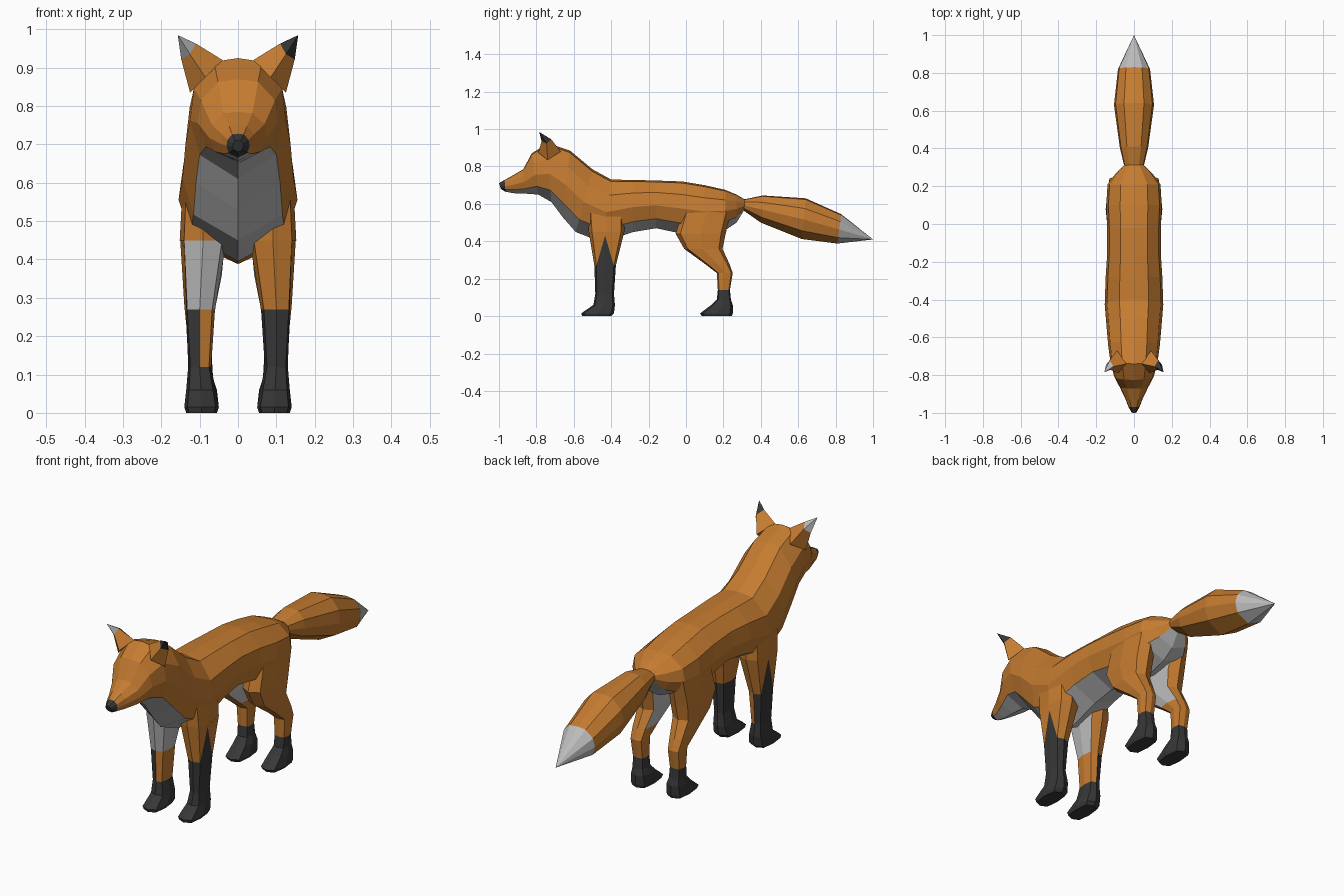
import bpy, bmesh, math
from mathutils import Vector

if "Cube" in bpy.data.objects:
    bpy.data.objects.remove(bpy.data.objects["Cube"])

# Flat colours
def material(name, rgb):
    m = bpy.data.materials.new(name)
    m.diffuse_color = (*rgb, 1.0)
    m.use_nodes = True
    m.node_tree.nodes["Principled BSDF"].inputs["Base Color"].default_value = m.diffuse_color
    return m

ORANGE, WHITE, DARK = 0, 1, 2
MATS = [material("orange fur", (0.56, 0.20, 0.03)),
        material("pale fur", (0.50, 0.50, 0.50)),
        material("dark fur", (0.038, 0.038, 0.038))]

# Skin a list of rings (a one-point ring is a tip) and colour faces by a rule
def loft(name, rings, rule):
    bm = bmesh.new()
    tags = bm.faces.layers.int.new("ring")
    segs = bm.faces.layers.int.new("seg")
    vs = [[bm.verts.new(p) for p in r] for r in rings]
    n = max(len(r) for r in rings)
    for k, (a, b) in enumerate(zip(vs, vs[1:])):
        for i in range(n):
            j = (i + 1) % n
            if len(b) == 1:
                f = bm.faces.new((a[i], a[j], b[0]))
            else:
                f = bm.faces.new((a[i], a[j], b[j], b[i]))
            f[tags], f[segs] = k, i
    for k, r in ((0, vs[0]), (len(vs) - 2, vs[-1])):
        if len(r) > 2:
            f = bm.faces.new(r)
            f[tags], f[segs] = k, -1
    bmesh.ops.recalc_face_normals(bm, faces=bm.faces)
    bm.normal_update()
    for f in bm.faces:
        f.material_index = rule(f.calc_center_median(), f.normal, f[tags], f[segs])
    me = bpy.data.meshes.new(name)
    bm.to_mesh(me)
    bm.free()
    for m in MATS:
        me.materials.append(m)
    ob = bpy.data.objects.new(name, me)
    bpy.context.collection.objects.link(ob)
    return ob

# Ten-sided upright section between a top point and a bottom point
HALF = [(0, 1), (.5, .97), (.92, .75), (1, .48), (.8, .2), (0, 0)]
SECTION = HALF + [(-u, v) for u, v in HALF[-2:0:-1]]

def section(yt, zt, yb, zb, w):
    return [Vector((u * w, yb + (yt - yb) * v, zb + (zt - zb) * v)) for u, v in SECTION]

# Eight-sided level section; peak lifts the outermost point
def leg_ring(s, z, y0, y1, x0, x1, peak=0):
    out = []
    for i in range(8):
        c, d = math.cos(i * math.pi / 4), math.sin(i * math.pi / 4)
        c = math.copysign(abs(c) ** .6, c)
        d = math.copysign(abs(d) ** .6, d)
        lift = peak if i == 0 else 0
        out.append(Vector((s * ((x0 + x1) / 2 + c * (x1 - x0) / 2),
                           (y0 + y1) / 2 + d * (y1 - y0) / 2, z + lift)))
    return out

# Head, neck and trunk: top y, z, bottom y, z, half width
BODY = [(-1.0, .71, -.99, .68, .014),
        (-.97, .728, -.965, .665, .030),
        (-.93, .75, -.92, .657, .046),
        (-.87, .785, -.86, .655, .075),
        (-.825, .87, -.79, .65, .105),
        (-.74, .925, -.72, .61, .125),
        (-.62, .885, -.66, .53, .137),
        (-.50, .785, -.59, .45, .145),
        (-.40, .73, -.45, .395, .155),
        (-.28, .728, -.28, .45, .150),
        (-.16, .725, -.16, .47, .142),
        (-.02, .72, -.02, .44, .142),
        (.10, .70, .10, .43, .147),
        (.21, .675, .21, .46, .140),
        (.27, .65, .27, .50, .095),
        (.32, .62, .31, .565, .050)]

def body_rule(c, n, ring, seg):
    if ring == 0:
        return DARK
    return WHITE if seg in (4, 5) else ORANGE

loft("body", [section(*b) for b in BODY], body_rule)

# Tail with a pale tip
TAIL = [(.30, .622, .30, .57, .050),
        (.41, .645, .40, .50, .075),
        (.64, .63, .62, .412, .106),
        (.83, .545, .81, .388, .085)]
loft("tail", [section(*t) for t in TAIL] + [[Vector((0, 1.0, .41))]],
     lambda c, n, ring, seg: WHITE if ring == 3 else ORANGE)

FRONT = [(0, -.555, -.40, .055, .135),
         (.015, -.56, -.385, .05, .14),
         (.06, -.495, -.38, .058, .135),
         (.12, -.485, -.385, .07, .13),
         (.27, -.49, -.375, .06, .14, .16),
         (.45, -.52, -.33, .03, .152),
         (.58, -.53, -.33, .04, .145)]
HIND = [(0, .085, .245, .055, .135),
        (.015, .075, .25, .05, .14),
        (.06, .135, .25, .055, .135),
        (.09, .165, .24, .065, .13),
        (.14, .17, .235, .068, .13),
        (.23, .165, .25, .065, .135),
        (.28, .10, .232, .058, .14),
        (.36, -.01, .195, .042, .145),
        (.44, -.055, .212, .035, .150),
        (.56, -.02, .24, .04, .145)]
EAR = [[(.04, -.74, .92), (.085, -.79, .875), (.125, -.74, .835), (.09, -.67, .88)],
       [(.11, -.755, .963), (.125, -.772, .935), (.148, -.745, .922), (.128, -.72, .945)],
       [(.157, -.785, .985)]]

for s, side in ((1, "right"), (-1, "left")):
    # Front legs: long dark stockings, paler inside on the left
    def front_rule(c, n, ring, seg):
        if ring < 3:
            return DARK
        if ring == 3:
            return DARK if s > 0 or n.x * s > .3 else ORANGE
        if s < 0 and ring == 4 and n.y < .3 and n.x * s < .4:
            return WHITE
        return ORANGE

    # Hind legs: dark feet and pale inner thighs
    def hind_rule(c, n, ring, seg):
        if ring < 4:
            return DARK
        return WHITE if ring > 5 and n.x * s < -.6 else ORANGE

    # Ears: tips differ from side to side
    def ear_rule(c, n, ring, seg):
        if ring == 1:
            return DARK if s > 0 else WHITE
        return ORANGE

    loft("front_leg_" + side, [leg_ring(s, *r) for r in FRONT], front_rule)
    loft("hind_leg_" + side, [leg_ring(s, *r) for r in HIND], hind_rule)
    loft("ear_" + side, [[Vector((x * s, y, z)) for x, y, z in r] for r in EAR], ear_rule)
